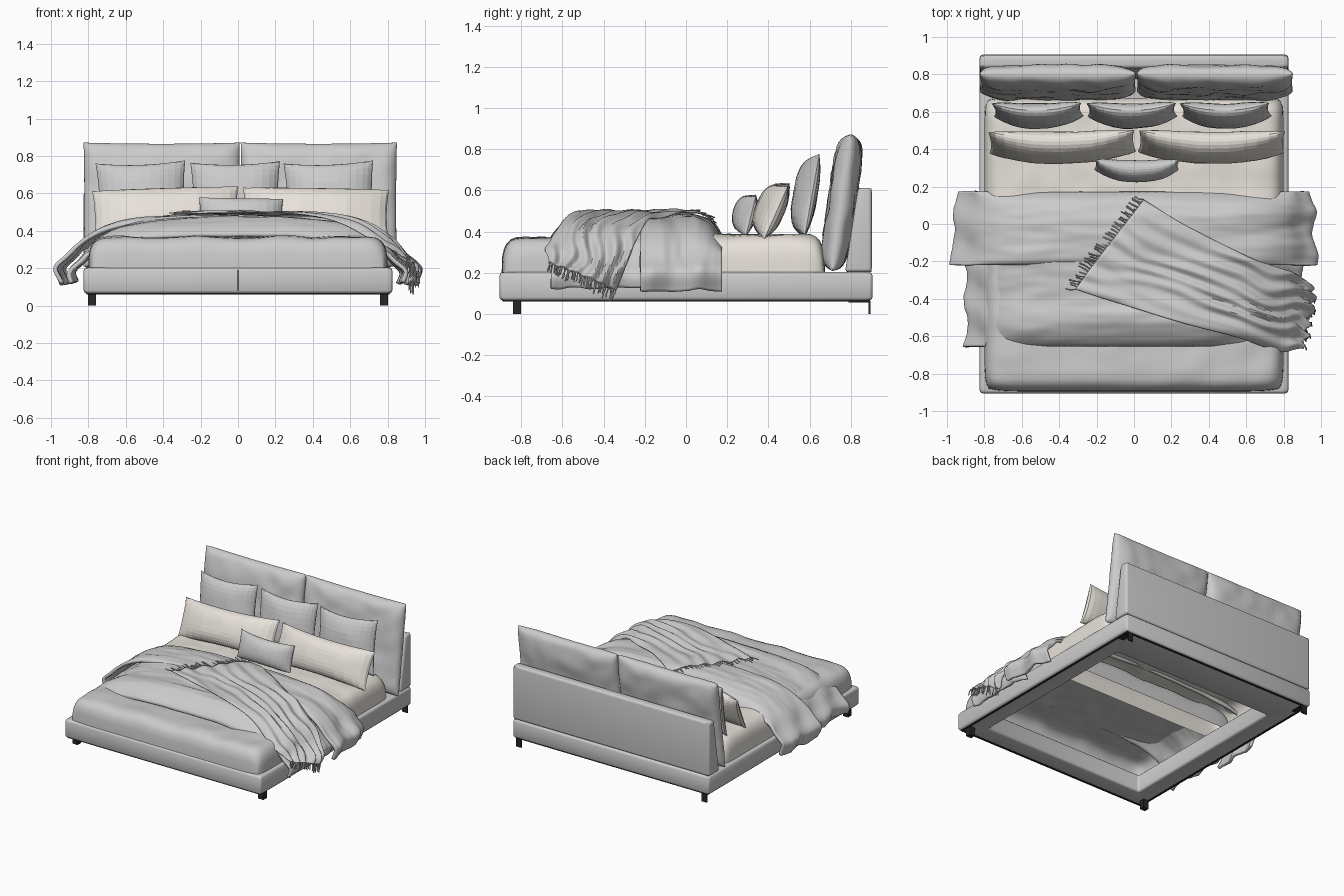
import bpy, bmesh, math, random
from mathutils import Vector, Matrix, noise

if "Cube" in bpy.data.objects:
    bpy.data.objects.remove(bpy.data.objects["Cube"])

random.seed(4)
V = Vector


def material(name, rgb):
    m = bpy.data.materials.new(name)
    m.diffuse_color = (*rgb, 1)
    m.use_nodes = True
    m.node_tree.nodes["Principled BSDF"].inputs["Base Color"].default_value = m.diffuse_color
    return m


CREAM = material("cream linen", (0.80, 0.76, 0.70))
BLACK = material("black metal", (0.02, 0.02, 0.02))


def finish(name, bm, mat=None, smooth=True, solid=False):
    if solid:
        bmesh.ops.recalc_face_normals(bm, faces=bm.faces)
    me = bpy.data.meshes.new(name)
    bm.to_mesh(me)
    bm.free()
    if smooth:
        me.shade_smooth()
        me.set_sharp_from_angle(angle=math.radians(38))
    if mat:
        me.materials.append(mat)
    ob = bpy.data.objects.new(name, me)
    bpy.context.collection.objects.link(ob)
    return ob


def sheet(bm, nu, nv, fn):
    """Grid of quads; fn maps u, v in -1..1 to a point."""
    g = [[bm.verts.new(fn(2 * i / nu - 1, 2 * j / nv - 1)) for j in range(nv + 1)] for i in range(nu + 1)]
    for i in range(nu):
        for j in range(nv):
            bm.faces.new((g[i][j], g[i + 1][j], g[i + 1][j + 1], g[i][j + 1]))


def prism(name, pts, x0, x1, bevel=0.0, mat=None):
    """Side profile (y, z) extruded along x."""
    bm = bmesh.new()
    f = bm.faces.new([bm.verts.new((x0, y, z)) for y, z in pts])
    ext = bmesh.ops.extrude_face_region(bm, geom=[f])["geom"]
    bmesh.ops.translate(bm, vec=(x1 - x0, 0, 0), verts=[e for e in ext if isinstance(e, bmesh.types.BMVert)])
    if bevel:
        bmesh.ops.bevel(bm, geom=bm.edges[:], offset=bevel, segments=4, profile=0.5, affect='EDGES')
    return finish(name, bm, mat, solid=True)


def box(name, x0, x1, y0, y1, z0, z1, bevel=0.0, mat=None):
    return prism(name, [(y0, z0), (y1, z0), (y1, z1), (y0, z1)], x0, x1, bevel, mat)


def ring(name, outer, inner, z0, z1, bevel, mat=None):
    """Rectangular frame with an open middle; rects are x half, y0, y1."""
    bm = bmesh.new()
    loops = []
    for (hx, y0, y1), z in ((outer, z0), (outer, z1), (inner, z1), (inner, z0)):
        loops.append([bm.verts.new(p) for p in ((-hx, y0, z), (hx, y0, z), (hx, y1, z), (-hx, y1, z))])
    for a in range(4):
        for k in range(4):
            A, B, m = loops[a], loops[(a + 1) % 4], (k + 1) % 4
            bm.faces.new((A[k], A[m], B[m], B[k]))
    bmesh.ops.bevel(bm, geom=bm.edges[:], offset=bevel, segments=3, profile=0.5, affect='EDGES')
    return finish(name, bm, mat, solid=True)


def tubes(name, paths, r, cyclic=False, mat=None):
    cu = bpy.data.curves.new(name, 'CURVE')
    cu.dimensions = '3D'
    cu.bevel_depth, cu.bevel_resolution = r, 1
    for pts in paths:
        sp = cu.splines.new('POLY')
        sp.points.add(len(pts) - 1)
        for p, c in zip(sp.points, pts):
            p.co = (*c, 1)
        sp.use_cyclic_u = cyclic
    if mat:
        cu.materials.append(mat)
    bpy.context.collection.objects.link(bpy.data.objects.new(name, cu))


def cat(P, t):
    """Smooth curve through points, t counts points."""
    i = min(int(t), len(P) - 2)
    f = t - i
    p1, p2 = P[i], P[i + 1]
    p0 = P[i - 1] if i else 2 * p1 - p2
    p3 = P[i + 2] if i + 2 < len(P) else 2 * p2 - p1
    return 0.5 * (2 * p1 + (p2 - p0) * f + (2 * p0 - 5 * p1 + 4 * p2 - p3) * f * f + (3 * p1 - p0 - 3 * p2 + p3) * f ** 3)


# Bed frame, thin black base edge and legs
ring("bed_frame", (0.825, -0.905, 0.905), (0.67, -0.75, 0.62), 0.065, 0.203, 0.016)
ring("base_edge", (0.81, -0.89, 0.893), (0.795, -0.875, 0.878), 0.060, 0.070, 0.002, BLACK)
tubes("front_seam", [[(0, -0.905, 0.08), (0, -0.905, 0.19)]], 0.0015)
for s in (-1, 1):
    box("front_leg", s * 0.78 - 0.022, s * 0.78 + 0.022, -0.84, -0.80, 0, 0.066, 0, BLACK)
    box("back_leg", s * 0.78 - 0.022, s * 0.78 + 0.022, 0.887, 0.895, 0, 0.062, 0, BLACK)
    box("back_leg_plate", s * 0.78 - 0.022, s * 0.78 + 0.022, 0.79, 0.893, 0.056, 0.064, 0, BLACK)

# Headboard with sloped front and piping
prof = [(0.772, 0.203), (0.902, 0.203), (0.902, 0.612), (0.835, 0.612)]
prism("headboard", prof, -0.825, 0.825, 0.018)
inner = [(0.780, 0.207), (0.898, 0.207), (0.898, 0.606), (0.842, 0.608)]
tubes("headboard_piping", [[(s * 0.806, y, z) for y, z in inner] for s in (-1, 1)], 0.004, True)


def mattress(name, hx, y0, y1, z0, h, mat=None):
    """Puffy shell, open underneath."""
    def edge(t, r):
        a = abs(t)
        if a < 0.75:
            return t / 0.75 * (1 - r), 1
        w = min((a - 0.75) / 0.25, 1) * math.pi / 2
        return math.copysign(1 - r + r * math.sin(w) ** 0.7, t), max(math.cos(w), 0) ** 0.6
    hy = (y1 - y0) / 2

    def fn(u, v):
        ux, ha = edge(u, 0.11 / hx)
        vy, hb = edge(v, 0.11 / hy)
        x = ux * hx * (1 - 0.03 * abs(vy) ** 14)
        y = (y0 + y1) / 2 + vy * hy * (1 - 0.03 * abs(ux) ** 14)
        puff = 0.008 * abs(math.sin(x * 7.8)) + 0.010 * noise.noise(V((x * 7, y * 7, 2)))
        return x, y, z0 + (h + puff) * ha * hb
    bm = bmesh.new()
    sheet(bm, 64, 48, fn)
    finish(name, bm, mat)


mattress("foot_cover", 0.80, -0.895, 0.12, 0.20, 0.162)
mattress("mattress", 0.80, -0.05, 0.675, 0.20, 0.177, CREAM)

# Duvet cross-section, half (x, z); q counts points outward from the middle
P = [V(p) for p in ((0, .465), (.3, .46), (.55, .44), (.7, .405), (.82, .335), (.9, .25), (.965, .18), (.94, .09))]


def drape(q, y):
    x, z = cat(P, abs(q))
    k = max(0, min(1, (z - 0.28) / 0.16))
    z -= k * (0.08 * max(0, (y - 0.03) / 0.14) ** 2 + 0.09 * max(0, (-0.52 - y) / 0.14) ** 2)
    x += (1 - k) * (0.010 * math.sin(y * 26 + q) - 0.08 * y - 0.012 if y > -0.24 else 0.010 * math.sin(y * 26 + q) + 0.007)
    return V((math.copysign(x, q), y, z)), k


def duvet(name, y0, y1, qmax, sx, lift, curl):
    def fn(u, v):
        y = (y0 + y1) / 2 + v * (y1 - y0) / 2
        p, k = drape(u * qmax, y)
        n = noise.noise(V((p.x * 1.6, y * 9, lift * 90))) + 0.5 * noise.noise(V((p.x * 5, y * 22, 7)))
        p.z += lift + 0.014 * n - curl * abs(v) ** 10 * k
        p.x = p.x * sx + (1 - k) * 0.015 * n
        return p
    bm = bmesh.new()
    sheet(bm, 96, 40, fn)
    so = finish(name, bm).modifiers.new("thickness", 'SOLIDIFY')
    so.thickness, so.offset = 0.022, -1


duvet("duvet", -0.655, -0.12, 6.7, 0.925, 0.004, 0.01)
duvet("duvet_fold", -0.22, 0.175, 7, 1.01, 0.022, 0.025)

# Throw blanket: two long edges as (q, y) on the duvet, running over the right side
A = [V(p) for p in ((.17, .13), (1, -.02), (2.3, -.17), (4.2, -.25), (6.9, -.34))]
B = [V(p) for p in ((-1.05, -.35), (0, -.45), (1.4, -.57), (3.6, -.68), (5.1, -.665))]


def throw(s, t):
    c = cat(A, s * 4).lerp(cat(B, s * 4), t)
    p, k = drape(c.x, c.y)
    d = 0.010 * (0.35 + s) * math.sin(t * 34 + 7 * noise.noise(V((s * 4, t * 2, 1))))
    d += 0.014 * noise.noise(V((s * 6, t * 9, 5)))
    p.z += (0.034 + d) * (0.3 + 0.7 * k)
    p.x += (1 - k) * (d * 1.2 - 0.022)
    return p


bm = bmesh.new()
sheet(bm, 70, 64, lambda u, v: throw((u + 1) / 2, (1 - v) / 2))
so = finish("throw_blanket", bm).modifiers.new("thickness", 'SOLIDIFY')
so.thickness, so.offset = 0.006, -1

# Fringe: flat on top at one end, hanging down at the other
strands = []
for s in (0, 1):
    for i in range(36):
        a = throw(s, i / 35)
        d = V((0.0, -0.25, -0.95)) if s else (a - throw(0.05, i / 35)).normalized()
        d.z = d.z if s else max(d.z, -0.3)
        j = V((random.uniform(-.01, .01), random.uniform(-.012, .012), 0))
        end = a + d * random.uniform(0.045, 0.06) + j
        strands.append([a, a.lerp(end, 0.5) + j * 0.4, end])
tubes("throw_fringe", strands, 0.0035)


def pillow(name, loc, w, h, t, lean, roll=0, mat=None, n=14, pinch=0.07, p=2.6, wrinkle=0.006, smooth=False, bend=0.035):
    """Stuffed cushion with pinched corners, leaning back, side tips bent backwards."""
    M = Matrix.Translation(loc) @ Matrix.Rotation(-math.radians(lean), 4, 'X') @ Matrix.Rotation(math.radians(roll), 4, 'Y')
    bm = bmesh.new()
    for side in (-1, 1):
        def fn(u, v):
            u, v = math.sin(u * math.pi / 2), math.sin(v * math.pi / 2)
            th = math.sqrt(max(0, (1 - abs(u) ** p) * (1 - abs(v) ** p)))
            x = u * w / 2 * (1 - pinch * h / w * (1 - v * v))
            z = v * h / 2 * (1 - 1.6 * pinch * (1 - u * u))
            y = side * t / 2 * th + wrinkle * noise.noise(V((x * 9 + loc[0] * 5, z * 9, side))) * th
            return M @ V((x, y + bend * (u * u - 0.4), z))
        sheet(bm, n, n, fn)
    bmesh.ops.remove_doubles(bm, verts=bm.verts, dist=1e-5)
    finish(name, bm, mat, smooth, True)


# Large back cushions
for s in (-1, 1):
    pillow("back_cushion", (s * 0.42 + 0.012, 0.757, 0.54), 0.835, 0.67, 0.13, 8, 0, None, 30, 0.012, 7, 0.014, True, 0)
# Three grey pillows, two long cream pillows, one small pillow
for x, r in ((-0.515, -2), (-0.012, -1), (0.49, -2)):
    pillow("grey_pillow", (x, 0.59, 0.575), 0.48, 0.40, 0.115, 10, r)
for x, r in ((-0.385, -2), (0.415, 1)):
    pillow("long_pillow", (x, 0.42, 0.505), 0.78, 0.28, 0.14, 24, r, CREAM)
pillow("small_pillow", (0.015, 0.295, 0.483), 0.45, 0.20, 0.11, 14, 1)
